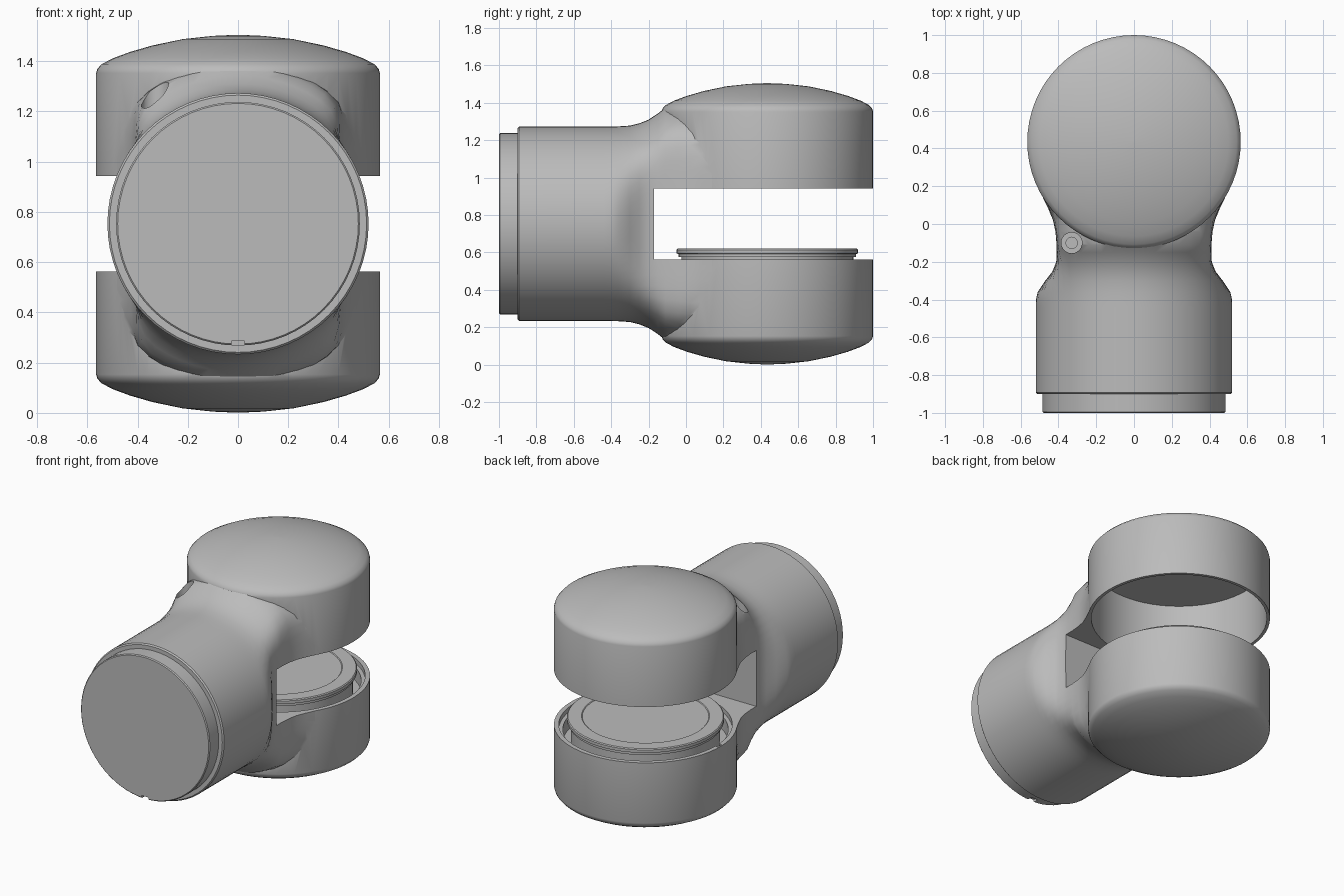
import bpy, bmesh
from math import sin, cos, pi
from mathutils import Vector

if "Cube" in bpy.data.objects:
    bpy.data.objects.remove(bpy.data.objects["Cube"])

SEGS = 64
MID = 0.753       # height of the tube axis
HEAD_Y = 0.435    # centre of the two round heads
GAP = 0.19        # half height of the fork opening

grey = bpy.data.materials.new("satin grey")
grey.use_nodes = True
grey.diffuse_color = (0.5, 0.5, 0.5, 1)
grey.node_tree.nodes["Principled BSDF"].inputs["Base Color"].default_value = (0.5, 0.5, 0.5, 1)


def loft(name, rings):
    """Skin a list of equal rings of points and cap both ends."""
    bm = bmesh.new()
    loops = [[bm.verts.new(p) for p in ring] for ring in rings]
    for a, b in zip(loops, loops[1:]):
        for i in range(len(a)):
            j = (i + 1) % len(a)
            bm.faces.new((a[i], a[j], b[j], b[i]))
    bm.faces.new(loops[0])
    bm.faces.new(loops[-1])
    bmesh.ops.recalc_face_normals(bm, faces=bm.faces)
    mesh = bpy.data.meshes.new(name)
    bm.to_mesh(mesh)
    bm.free()
    mesh.materials.append(grey)
    obj = bpy.data.objects.new(name, mesh)
    bpy.context.collection.objects.link(obj)
    return obj


def turned(name, profile, x=0.0, y=HEAD_Y, segs=SEGS):
    """Revolve (radius, z) points about a vertical axis."""
    angles = [2 * pi * i / segs for i in range(segs)]
    return loft(name, [[(x + r * cos(a), y + r * sin(a), z) for a in angles]
                       for r, z in profile])


def box(name, low, high):
    (x0, y0, z0), (x1, y1, z1) = low, high
    return loft(name, [[(x0, y0, z), (x1, y0, z), (x1, y1, z), (x0, y1, z)]
                       for z in (z0, z1)])


def combine(target, tool, operation):
    mod = target.modifiers.new(operation, "BOOLEAN")
    mod.object, mod.operation, mod.solver = tool, operation, "EXACT"
    bpy.context.view_layer.objects.active = target
    bpy.ops.object.modifier_apply(modifier=mod.name)
    bpy.data.objects.remove(tool)


def smooth(obj):
    bpy.ops.object.select_all(action="DESELECT")
    obj.select_set(True)
    bpy.context.view_layer.objects.active = obj
    bpy.ops.object.shade_smooth_by_angle(angle=0.55)


def neck_ring(y, radius, width):
    """Round section whose sides are softly flattened to the given width."""
    ring = []
    for i in range(SEGS):
        a = 2 * pi * i / SEGS
        r = (radius ** -16 + (abs(cos(a)) / width) ** 16) ** (-1 / 16)
        ring.append((r * cos(a), y, MID + r * sin(a)))
    return ring


# Tube running into the pinched, flaring neck: y, radius, side width
SECTIONS = [
    (-0.9, 0.512, 2), (-0.892, 0.52, 2), (-0.44, 0.52, 0.8), (-0.4, 0.52, 0.65),
    (-0.36, 0.521, 0.55), (-0.3, 0.525, 0.475), (-0.25, 0.537, 0.432),
    (-0.2, 0.557, 0.412), (-0.15, 0.59, 0.41), (-0.11, 0.622, 0.41),
    (-0.04, 0.638, 0.416), (0.02, 0.64, 0.429), (0.08, 0.64, 0.454), (0.14, 0.64, 0.484)]
body = loft("fork_body", [neck_ring(*s) for s in SECTIONS])

# Domed round heads, mirrored above and below the tube axis
HEAD = [(0.565, 0.1), (0.565, 0.6), (0.56, 0.617), (0.543, 0.635), (0.5, 0.658),
        (0.43, 0.684), (0.34, 0.71), (0.22, 0.735), (0.1, 0.748), (0.01, 0.752)]
for side in (1, -1):
    combine(body, turned("head", [(r, MID + side * h) for r, h in HEAD]), "UNION")

# Fork opening and the hollow cups
combine(body, box("opening", (-0.8, -0.17, MID - GAP), (0.8, 1.2, MID + GAP)), "DIFFERENCE")
combine(body, turned("upper_cavity", [(0.545, 0.85), (0.545, 1.345)]), "DIFFERENCE")
combine(body, turned("lower_cavity", [(0.51, 0.44), (0.51, 0.53), (0.535, 0.53), (0.535, 0.7)]),
        "DIFFERENCE")

# Counterbored screw hole in the upper neck and a notch in the lower rim
combine(body, turned("screw_hole", [(0.03, 0.98), (0.03, 1.1), (0.055, 1.1), (0.055, 1.5)],
                     -0.33, -0.1, 24), "DIFFERENCE")
combine(body, box("rim_notch", (-0.555, 0.41, 0.51), (-0.5, 0.45, 0.6)), "DIFFERENCE")
smooth(body)

# Turntable disc with a narrow waist, seated in the lower cup
disc = turned("turntable_disc", [
    (0.46, 0.44), (0.46, 0.575), (0.475, 0.575), (0.475, 0.592), (0.485, 0.594),
    (0.485, 0.614), (0.479, 0.62), (0.395, 0.62), (0.39, 0.616), (0.01, 0.616)])
smooth(disc)

# End cap of the tube with a small key notch at the bottom
cap = turned("end_cap", [(0.485, 0), (0.485, 0.11), (0.479, 0.116)], 0, 0)
for v in cap.data.vertices:
    v.co = Vector((v.co.x, -0.884 - v.co.z, MID + v.co.y))
cap.data.flip_normals()
bm = bmesh.new()
bm.from_mesh(cap.data)
bmesh.ops.recalc_face_normals(bm, faces=bm.faces)
bm.to_mesh(cap.data)
bm.free()
combine(cap, box("key_notch", (-0.025, -1.1, 0.2), (0.025, -0.96, 0.287)), "DIFFERENCE")
smooth(cap)
